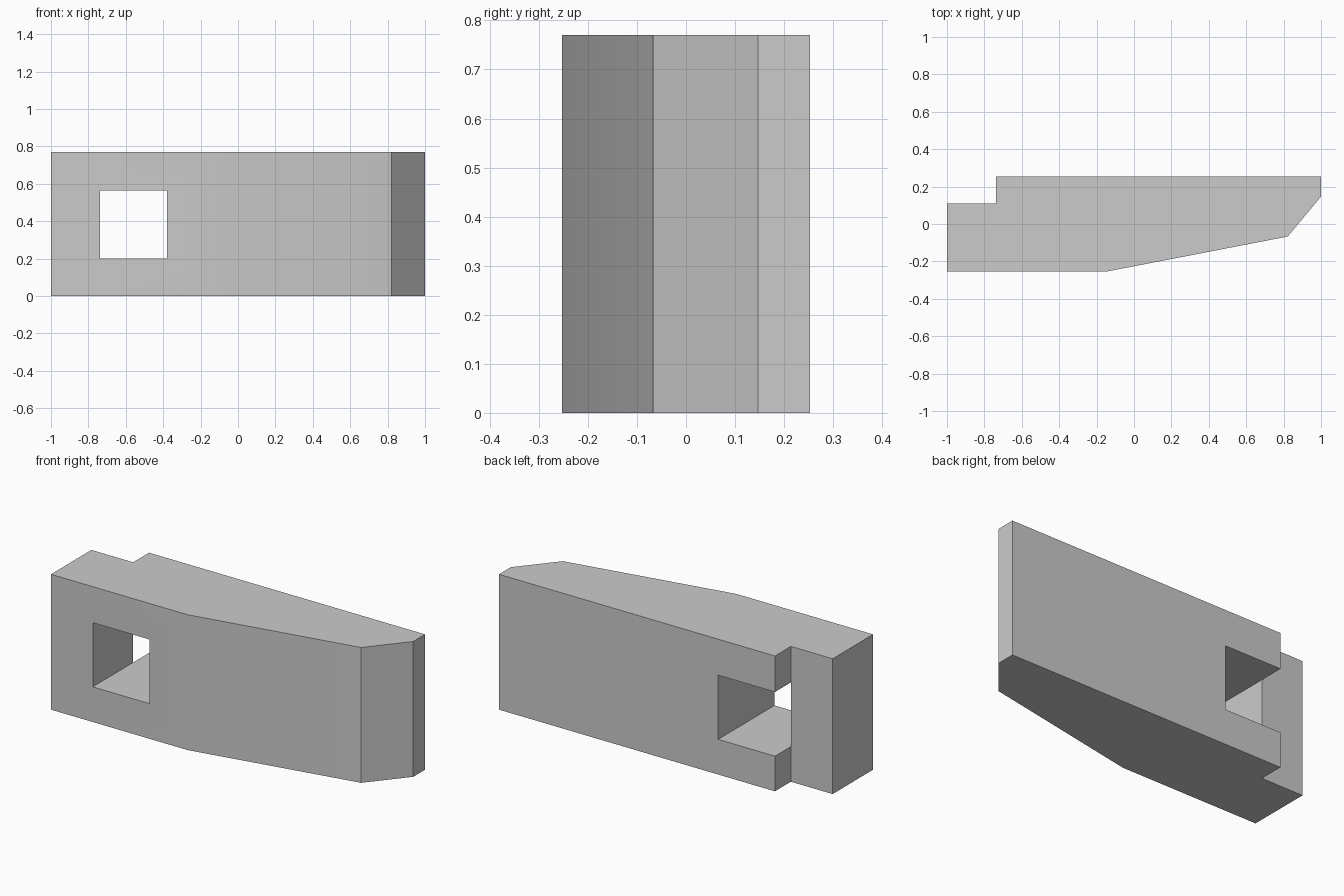
import bpy
import bmesh
import math

default = bpy.data.objects.get("Cube")
if default:
    bpy.data.objects.remove(default, do_unlink=True)

HEIGHT = 0.77
STEP_X = -0.737

grey = bpy.data.materials.new("plain grey")
grey.use_nodes = True
grey.diffuse_color = (0.6, 0.6, 0.6, 1)
grey.node_tree.nodes["Principled BSDF"].inputs["Base Color"].default_value = (0.6, 0.6, 0.6, 1)


def prism(name, outline, z0, z1):
    """Extrude a plan outline upward into a closed solid."""
    bm = bmesh.new()
    base = bm.faces.new([bm.verts.new((x, y, z0)) for x, y in outline])
    top = bmesh.ops.extrude_face_region(bm, geom=[base])["geom"]
    moved = [v for v in top if isinstance(v, bmesh.types.BMVert)]
    bmesh.ops.translate(bm, verts=moved, vec=(0, 0, z1 - z0))
    bmesh.ops.recalc_face_normals(bm, faces=bm.faces)
    mesh = bpy.data.meshes.new(name)
    bm.to_mesh(mesh)
    bm.free()
    mesh.materials.append(grey)
    obj = bpy.data.objects.new(name, mesh)
    bpy.context.collection.objects.link(obj)
    return obj


# Tapered block with a stepped rear corner
block = prism("tapered_block", [
    (-1, -0.253), (-0.14, -0.253), (0.822, -0.067), (1, 0.147),
    (1, 0.253), (STEP_X, 0.253), (STEP_X, 0.11), (-1, 0.11)], 0, HEIGHT)

# Square window running front to back, flush with the step
cutter = prism("window_cutter", [
    (STEP_X, -0.5), (-0.38, -0.5), (-0.38, 0.5), (STEP_X, 0.5)], 0.2, 0.565)
cutter.hide_render = True

cut = block.modifiers.new("window", "BOOLEAN")
cut.operation = "DIFFERENCE"
cut.solver = "EXACT"
cut.object = cutter

bpy.ops.object.select_all(action="DESELECT")
block.select_set(True)
bpy.context.view_layer.objects.active = block
bpy.ops.object.modifier_apply(modifier=cut.name)
bpy.data.objects.remove(cutter, do_unlink=True)

# Soften only the shallow bend on the front
bpy.ops.object.shade_smooth_by_angle(angle=math.radians(30))
